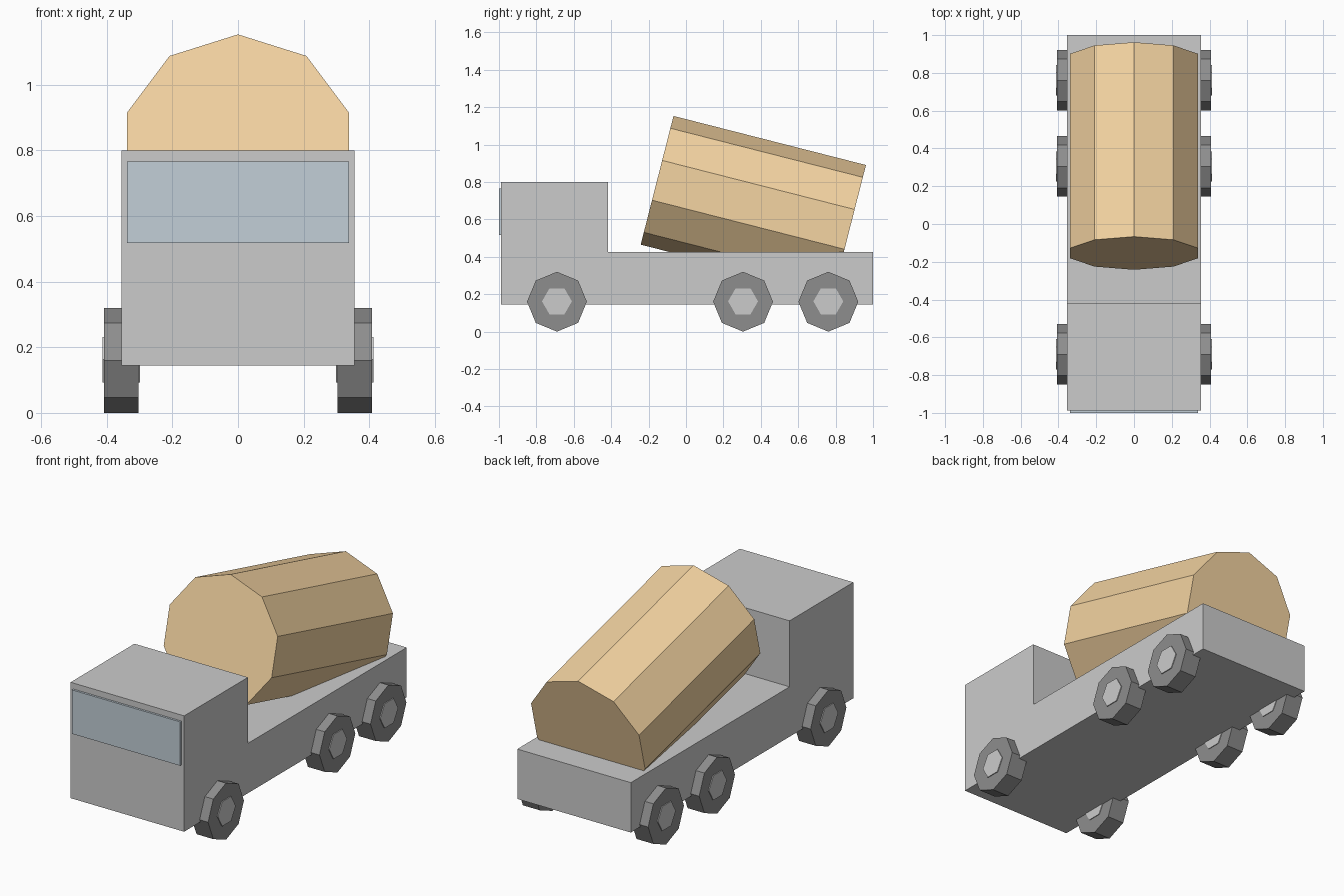
import bpy, bmesh
from math import sin, cos, pi, radians
from mathutils import Matrix

if "Cube" in bpy.data.objects:
    bpy.data.objects.remove(bpy.data.objects["Cube"])


def material(name, rgb):
    mat = bpy.data.materials.new(name)
    mat.diffuse_color = (*rgb, 1)
    mat.use_nodes = True
    mat.node_tree.nodes["Principled BSDF"].inputs["Base Color"].default_value = mat.diffuse_color
    return mat


def ngon(sides, radius, cy=0, cz=0, start=pi / 2):
    """Regular polygon in the YZ plane; start is the angle of its first corner."""
    angles = [start + 2 * pi * i / sides for i in range(sides)]
    return [(cy + radius * cos(a), cz + radius * sin(a)) for a in angles]


def prism(name, profile, x0, x1, mat=None, transform=None):
    """Extrude a YZ profile along X from x0 to x1."""
    bm = bmesh.new()
    face = bm.faces.new([bm.verts.new((x0, y, z)) for y, z in profile])
    ext = bmesh.ops.extrude_face_region(bm, geom=[face], use_keep_orig=True)
    for v in ext["geom"]:
        if isinstance(v, bmesh.types.BMVert):
            v.co.x = x1
    bmesh.ops.recalc_face_normals(bm, faces=bm.faces)
    if transform:
        bm.transform(transform)
    mesh = bpy.data.meshes.new(name)
    bm.to_mesh(mesh)
    bm.free()
    obj = bpy.data.objects.new(name, mesh)
    bpy.context.collection.objects.link(obj)
    if mat:
        mesh.materials.append(mat)
    return obj


orange = material("drum_orange", (0.91, 0.66, 0.36))
glass = material("window_blue", (0.54, 0.62, 0.68))
rubber = material("tyre_dark", (0.27, 0.27, 0.27))

# Cab and flat bed share one L-shaped side profile
prism("cab_and_bed", [(-0.988, 0.145), (1, 0.145), (1, 0.427), (-0.418, 0.427),
                      (-0.418, 0.80), (-0.988, 0.80)], -0.355, 0.355)

# Windscreen panel
prism("windscreen", [(-1, 0.518), (-0.97, 0.518), (-0.97, 0.766), (-1, 0.766)],
      -0.338, 0.338, glass)

# Ten-sided drum, tilted down toward the rear and sunk into the bed
tilt = (Matrix.Translation((0, 0.36, 0.678)) @ Matrix.Rotation(radians(-14.3), 4, 'X')
        @ Matrix.Rotation(pi / 2, 4, 'Z'))
prism("drum", ngon(10, 0.355), -0.531, 0.531, orange, tilt)

# Octagonal tyres with hexagonal hubs showing on both faces
for axle, y in (("front", -0.69), ("middle", 0.305), ("rear", 0.761)):
    for side, s in (("right", 1), ("left", -1)):
        prism(f"{axle}_{side}_tyre", ngon(8, 0.16, y, 0.16), s * 0.303, s * 0.408, rubber)
        prism(f"{axle}_{side}_hub", ngon(6, 0.08, y, 0.162, 0), s * 0.299, s * 0.413)
